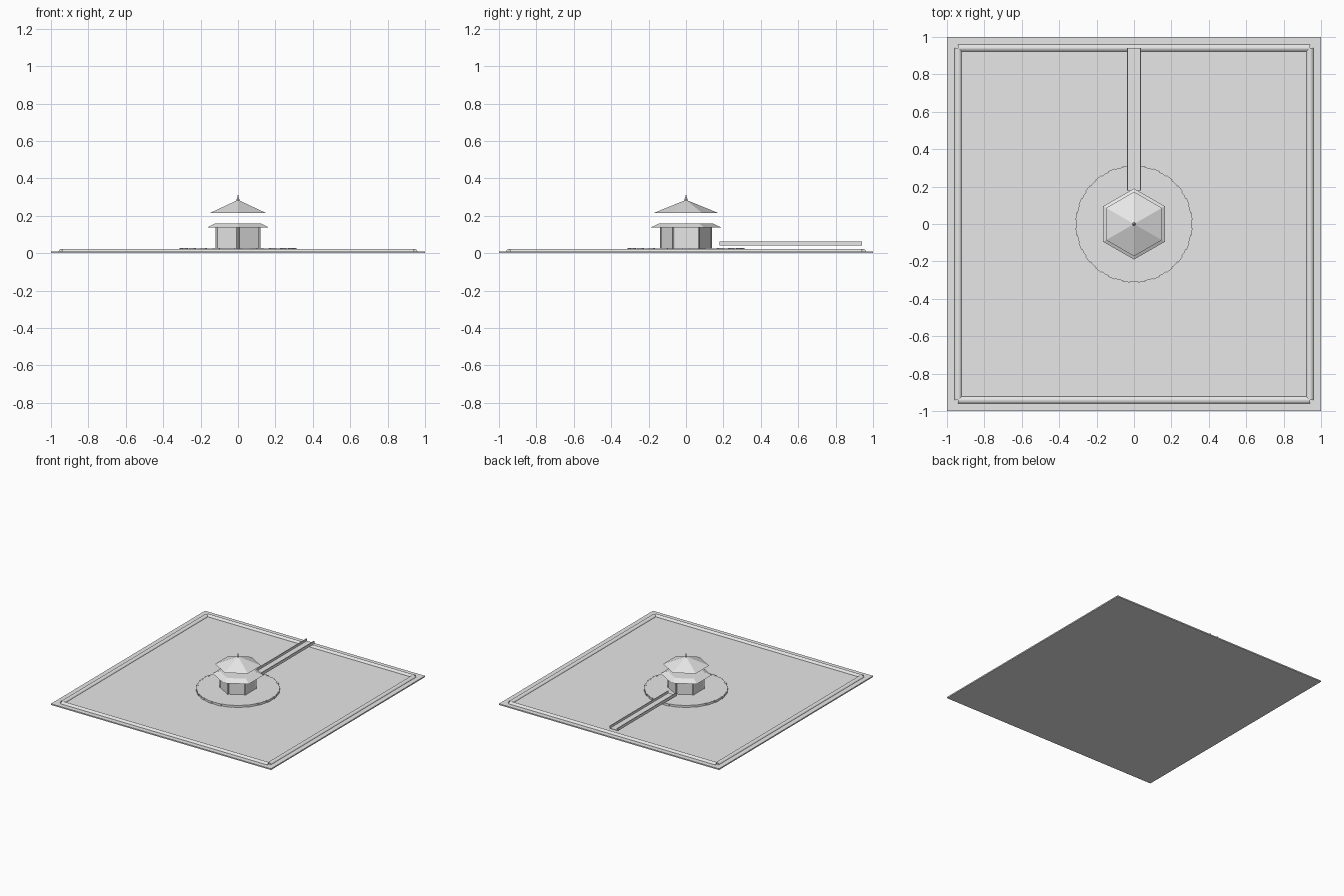
import bpy, bmesh, math
from mathutils import Matrix, Vector

if "Cube" in bpy.data.objects:
    bpy.data.objects.remove(bpy.data.objects["Cube"])

grey = bpy.data.materials.new("stone_grey")
grey.diffuse_color = (0.8, 0.8, 0.8, 1)
grey.use_nodes = True
grey.node_tree.nodes["Principled BSDF"].inputs["Base Color"].default_value = grey.diffuse_color


def finish(name, bm):
    bmesh.ops.recalc_face_normals(bm, faces=bm.faces)
    me = bpy.data.meshes.new(name)
    bm.to_mesh(me)
    bm.free()
    me.materials.append(grey)
    ob = bpy.data.objects.new(name, me)
    bpy.context.collection.objects.link(ob)
    return ob


def box(name, lo, hi, angle=0.0):
    lo, hi = Vector(lo), Vector(hi)
    bm = bmesh.new()
    bmesh.ops.create_cube(bm, size=1)
    size = hi - lo
    m = (Matrix.Rotation(angle, 4, 'Z') @ Matrix.Translation((lo + hi) / 2)
         @ Matrix.Diagonal((size.x, size.y, size.z, 1)))
    bmesh.ops.transform(bm, matrix=m, verts=bm.verts)
    return finish(name, bm)


def frustum(name, n, r1, r2, z1, z2, loc=(0, 0), turn=math.pi / 2):
    """Tapered prism with one corner pointing along the turn angle."""
    bm = bmesh.new()

    def ring(r, z):
        return [bm.verts.new((loc[0] + r * math.cos(turn + i * math.tau / n),
                              loc[1] + r * math.sin(turn + i * math.tau / n), z))
                for i in range(n)]
    a = ring(r1, z1)
    bm.faces.new(a)
    if r2 > 0:
        b = ring(r2, z2)
        bm.faces.new(b)
        for i in range(n):
            bm.faces.new((a[i], a[(i + 1) % n], b[(i + 1) % n], b[i]))
    else:
        tip = bm.verts.new((loc[0], loc[1], z2))
        for i in range(n):
            bm.faces.new((a[i], a[(i + 1) % n], tip))
    return finish(name, bm)


def kerb(name, start, end):
    """Rounded half-bar lying on the ground."""
    start, end = Vector(start), Vector(end)
    side = (end - start).normalized().cross(Vector((0, 0, 1)))
    bm = bmesh.new()
    loops = []
    for p in (start, end):
        loops.append([bm.verts.new(p + side * 0.019 * math.cos(t) + Vector((0, 0, 0.014 * math.sin(t))))
                      for t in [i * math.pi / 8 for i in range(9)]])
    for l in loops:
        bm.faces.new(l)
    for i in range(9):
        j = (i + 1) % 9
        bm.faces.new((loops[0][i], loops[0][j], loops[1][j], loops[1][i]))
    return finish(name, bm)


# Ground slab and border kerbs
box("ground_slab", (-1, -1, 0), (1, 1, 0.01))
for s in (-1, 1):
    kerb("kerb_long", (-0.94, 0.942 * s, 0.009), (0.94, 0.942 * s, 0.009))
    kerb("kerb_side", (0.94 * s, -0.94, 0.009), (0.94 * s, 0.94, 0.009))

# Round terrace with a rim of edging blocks
frustum("terrace", 24, 0.31, 0.31, 0.01, 0.026, turn=0)
for i in range(24):
    box("edging_block", (0.298, -0.02, 0.01), (0.313, 0.02, 0.027), (i + 0.5) * math.tau / 24)

# Pavilion walls between six corner posts
for i in range(6):
    a = i * math.tau / 6
    box("wall_panel", (0.108, -0.058, 0.026), (0.118, 0.058, 0.138), a)
    c = a + math.tau / 12
    frustum("corner_post", 8, 0.008, 0.008, 0.026, 0.138,
            (0.131 * math.cos(c), 0.131 * math.sin(c)))

# Eaves, raised roof and finial
frustum("lower_roof", 6, 0.19, 0.14, 0.137, 0.16)
frustum("upper_roof", 6, 0.172, 0, 0.215, 0.285)
frustum("finial_base", 10, 0.011, 0.007, 0.274, 0.291)
frustum("finial_tip", 10, 0.007, 0, 0.291, 0.315)

# Raised walkway with side rails
box("walkway_deck", (-0.035, 0.18, 0.04), (0.035, 0.94, 0.045))
for s in (-1, 1):
    box("walkway_rail", (0.035 * s - 0.003, 0.18, 0.04), (0.035 * s + 0.003, 0.94, 0.063))
